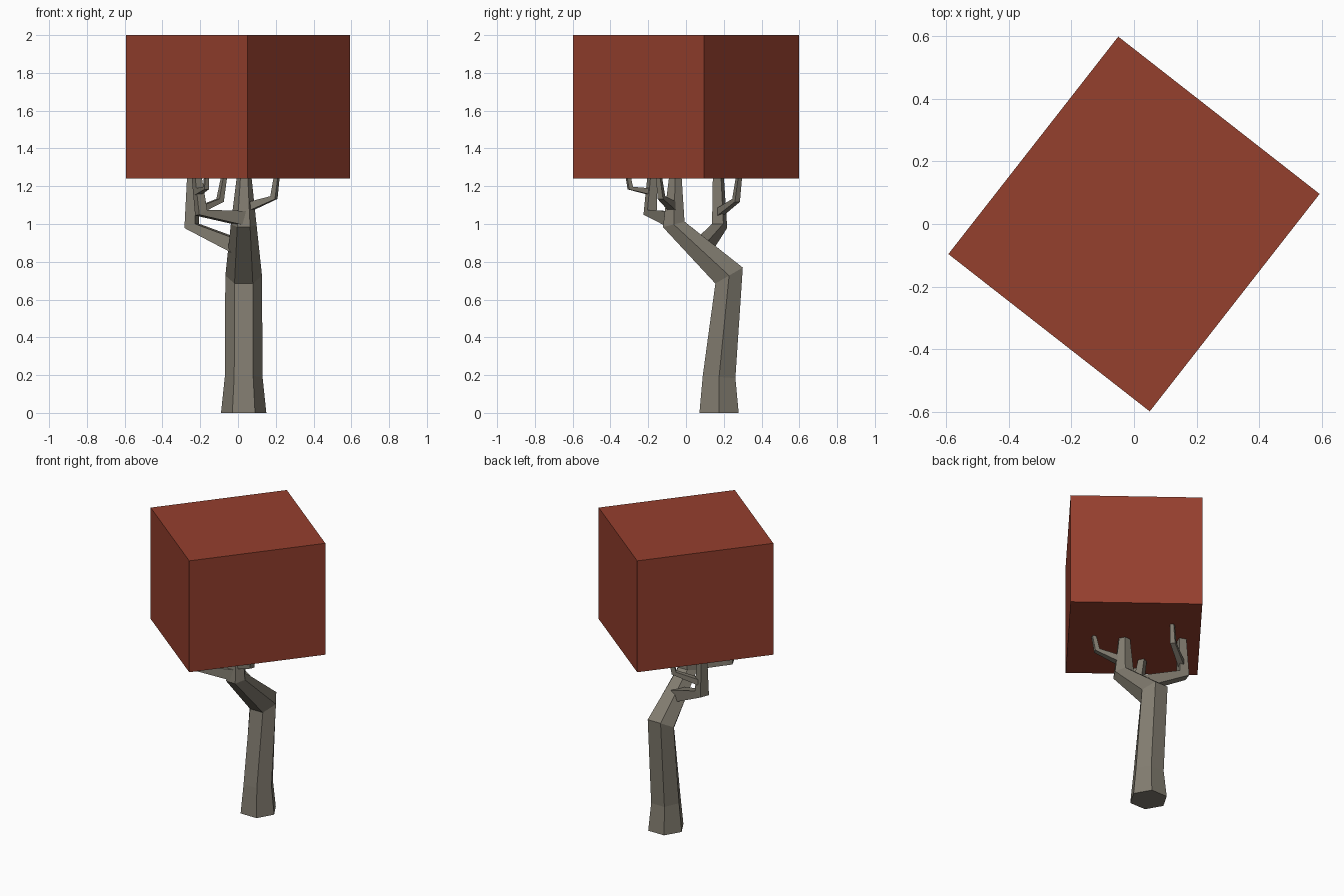
import bpy, math
from mathutils import Vector

if "Cube" in bpy.data.objects:
    bpy.data.objects.remove(bpy.data.objects["Cube"])


def material(name, rgb):
    m = bpy.data.materials.new(name)
    m.diffuse_color = (*rgb, 1)
    m.use_nodes = True
    m.node_tree.nodes["Principled BSDF"].inputs["Base Color"].default_value = m.diffuse_color
    return m


bark = material("bark", (0.22, 0.20, 0.16))
leaves = material("leaves", (0.30, 0.05, 0.027))


def limb(name, pts, sides, flat_start=False):
    """Tapered, faceted tube through (x, y, z, radius) points."""
    p = [Vector(q[:3]) for q in pts]
    verts, faces, n = [], [], len(p)
    for i in range(n):
        t_in = (p[i] - p[i - 1]).normalized() if i else Vector()
        t_out = (p[i + 1] - p[i]).normalized() if i < n - 1 else Vector()
        t = (t_in + 2 * t_out).normalized()
        if (flat_start and i == 0) or i == n - 1:
            t = Vector((0, 0, 1))
        # keep the section twist steady along the limb
        if sides == 6:
            u = Vector((1, 0, 0))
        else:
            d = p[1] - p[0]
            u = Vector((d.y, -d.x, 0))
        u = (u - t * u.dot(t)).normalized()
        v = t.cross(u)
        for k in range(sides):
            a = 2 * math.pi * k / sides + (0 if sides == 6 else math.pi / 4)
            verts.append(p[i] + pts[i][3] * (math.cos(a) * u + math.sin(a) * v))
    for i in range(n - 1):
        for k in range(sides):
            a, b = i * sides + k, i * sides + (k + 1) % sides
            faces.append((a, b, b + sides, a + sides))
    faces.append(tuple(reversed(range(sides))))
    faces.append(tuple(range((n - 1) * sides, n * sides)))
    me = bpy.data.meshes.new(name)
    me.from_pydata(verts, [], faces)
    me.materials.append(bark)
    bpy.context.collection.objects.link(bpy.data.objects.new(name, me))


# Bent hexagonal trunk
limb("trunk", [(0.03, 0.175, 0, 0.12), (0.03, 0.175, 0.19, 0.1),
               (0.03, 0.228, 0.727, 0.097), (0.03, -0.065, 0.998, 0.068),
               (0.033, -0.055, 1.30, 0.033)], 6, True)

# Branches and their twigs, all reaching into the crown
limb("back_branch", [(0.0, 0.09, 0.88, 0.055), (-0.245, 0.178, 0.99, 0.045),
                     (-0.24, 0.17, 1.30, 0.03)], 4)
limb("back_twig", [(-0.24, 0.175, 1.06, 0.028), (-0.095, 0.265, 1.125, 0.022),
                   (-0.065, 0.287, 1.30, 0.015)], 4)
limb("front_branch", [(0.03, -0.075, 1.03, 0.055), (-0.195, -0.19, 1.06, 0.038),
                      (-0.225, -0.175, 1.30, 0.026)], 4)
limb("front_twig", [(-0.215, -0.18, 1.17, 0.025), (-0.17, -0.295, 1.19, 0.018),
                    (-0.163, -0.315, 1.30, 0.013)], 4)
limb("right_branch", [(0.04, -0.06, 1.085, 0.035), (0.19, -0.13, 1.14, 0.022),
                      (0.212, -0.15, 1.30, 0.015)], 4)

# Box crown, turned about the vertical
bpy.ops.mesh.primitive_cube_add(size=1, location=(0, 0, 1.62),
                                rotation=(0, 0, math.radians(-38)))
crown = bpy.context.object
crown.name = "crown"
crown.scale = (0.815, 0.88, 0.76)
crown.data.materials.append(leaves)
